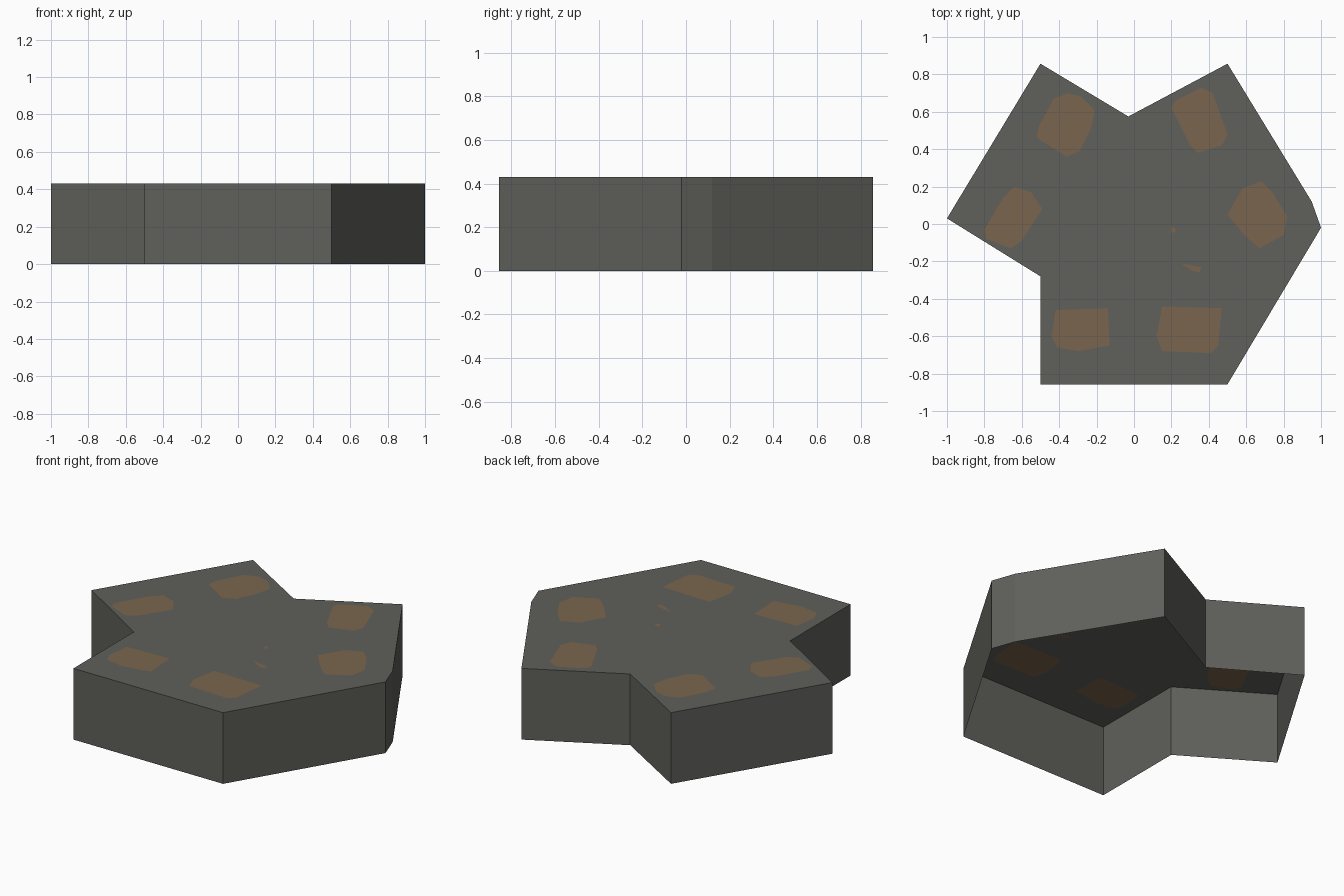
import bpy
from mathutils import Vector
from mathutils.geometry import delaunay_2d_cdt

if "Cube" in bpy.data.objects:
    bpy.data.objects.remove(bpy.data.objects["Cube"])

HEIGHT = 0.43


def material(name, rgb):
    m = bpy.data.materials.new(name)
    m.diffuse_color = (*rgb, 1)
    m.use_nodes = True
    m.node_tree.nodes["Principled BSDF"].inputs["Base Color"].default_value = m.diffuse_color
    return m


grey = material("dark grey", (0.115, 0.115, 0.104))
brown = material("rust brown", (0.195, 0.130, 0.076))


def ccw(points):
    area = sum(a[0] * b[1] - b[0] * a[1]
               for a, b in zip(points, points[1:] + points[:1]))
    return points if area > 0 else points[::-1]


def add_object(name, verts, faces, mats, indices=None):
    mesh = bpy.data.meshes.new(name)
    mesh.from_pydata(verts, [], faces)
    for m in mats:
        mesh.materials.append(m)
    if indices:
        mesh.polygons.foreach_set("material_index", indices)
    mesh.update()
    ob = bpy.data.objects.new(name, mesh)
    bpy.context.collection.objects.link(ob)
    return ob


# Plan outline of the slab
outline = ccw([(-.5, .857), (-.03, .575), (.5, .857), (.95, .12), (1, -.02),
               (.5, -.857), (-.5, -.857), (-.5, -.28), (-1, .03)])

# Painted patches on the top face
back_left = [(-.35, .70), (-.28, .68), (-.21, .61), (-.23, .51), (-.29, .39),
             (-.36, .36), (-.52, .46), (-.51, .52), (-.43, .67)]
back_right = [(.36, .73), (.42, .70), (.50, .48), (.47, .42), (.34, .38),
              (.30, .42), (.20, .62), (.22, .66)]
left = [(-.64, .20), (-.55, .17), (-.49, .08), (-.60, -.09), (-.66, -.13),
        (-.79, -.08), (-.80, -.03), (-.70, .14)]
right = [(.58, .19), (.68, .23), (.74, .17), (.82, .04), (.80, -.06),
         (.67, -.13), (.59, -.06), (.50, .05)]
front_left = [(-.42, -.46), (-.14, -.45), (-.13, -.65), (-.30, -.68),
              (-.41, -.66), (-.44, -.60)]
front_right = [(.15, -.44), (.47, -.45), (.45, -.65), (.41, -.69),
               (.15, -.68), (.12, -.60)]
sliver = [(.25, -.21), (.36, -.23), (.35, -.26), (.31, -.25)]
dot = [(.20, -.01), (.23, -.03), (.21, -.05), (.195, -.035)]

# Top face with the patches cut into it
points, loops = [], []
for shape in (outline, back_left, back_right, left, right,
              front_left, front_right, sliver, dot):
    start = len(points)
    points += [Vector(p) for p in ccw(shape)]
    loops.append(list(range(start, len(points))))
verts, _, faces, _, _, source = delaunay_2d_cdt(points, [], loops, 0, 1e-5)
kept = [(f, int(max(s) > 0)) for f, s in zip(faces, source) if len(s)]
add_object("top_face", [(v.x, v.y, HEIGHT) for v in verts],
           [f for f, _ in kept], [grey, brown], [i for _, i in kept])

# Side walls, open underneath
n = len(outline)
ring = [(x, y, z) for z in (0, HEIGHT) for x, y in outline]
add_object("side_walls", ring,
           [(i, (i + 1) % n, (i + 1) % n + n, i + n) for i in range(n)], [grey])
